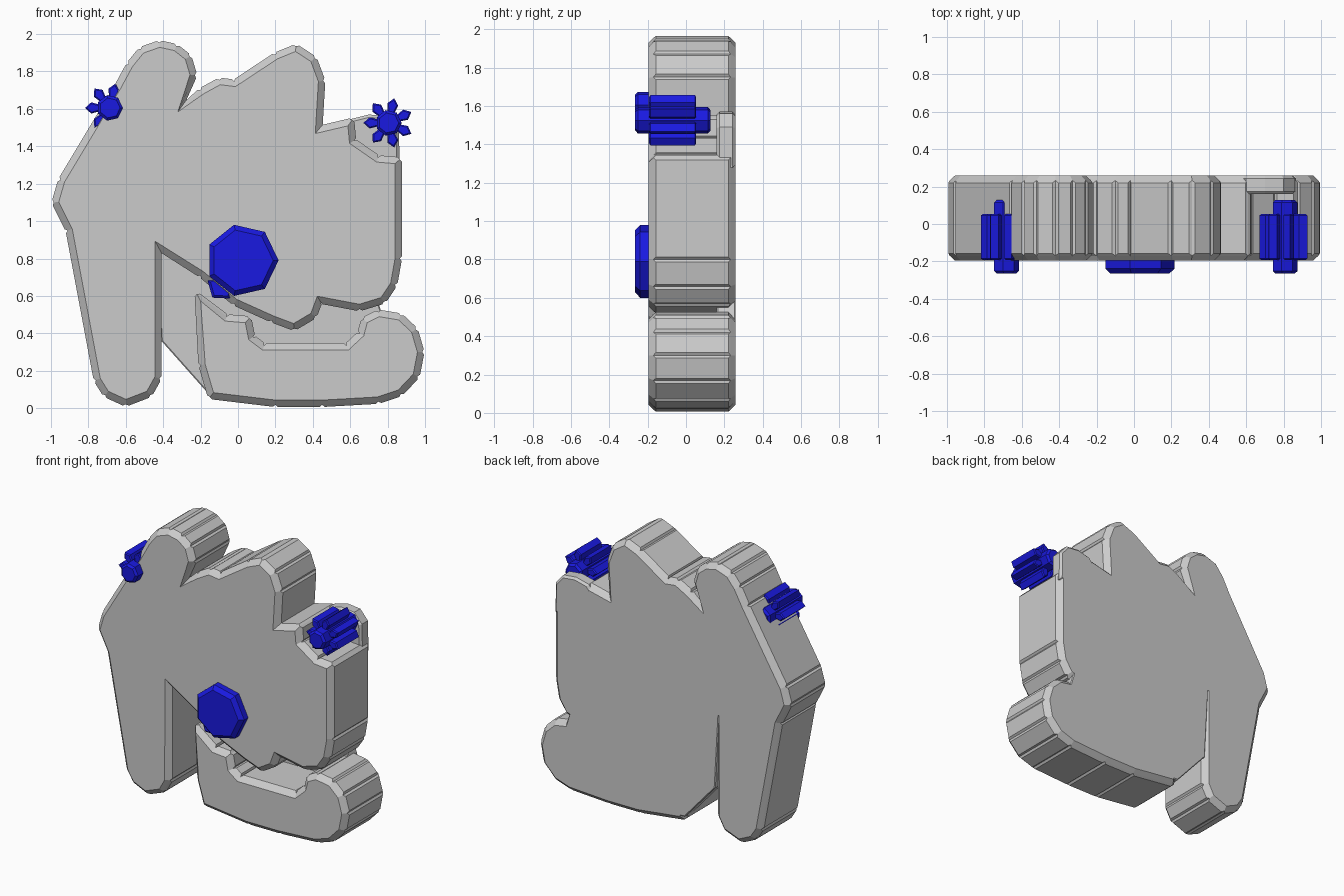
import bpy, bmesh, math
from mathutils import Vector

if "Cube" in bpy.data.objects:
    bpy.data.objects.remove(bpy.data.objects["Cube"])

blue = bpy.data.materials.new("deep_blue")
blue.diffuse_color = (0.01, 0.01, 0.75, 1)
blue.use_nodes = True
blue.node_tree.nodes["Principled BSDF"].inputs["Base Color"].default_value = blue.diffuse_color


def inset(pts, d):
    """Offset a closed anticlockwise outline inward with mitred corners."""
    out = []
    n = len(pts)
    for i in range(n):
        p, a, b = pts[i], pts[i - 1], pts[(i + 1) % n]
        e1, e2 = (p - a).normalized(), (b - p).normalized()
        n1, n2 = Vector((-e1.y, e1.x)), Vector((-e2.y, e2.x))
        m = n1 + n2
        m *= d / max(1 + n1.dot(n2), 0.5)
        out.append(p + m)
    return out


def add_prism(bm, outline, y0, y1, bevel, panel=0.0):
    """Chamfered slab along y; optional raised panels on the side walls."""
    pts = [Vector(p) for p in outline]
    area = sum(pts[i - 1].x * p.y - p.x * pts[i - 1].y for i, p in enumerate(pts))
    if area < 0:
        pts.reverse()
    small = inset(pts, bevel)
    loops = [(small, y0), (pts, y0 + bevel), (pts, y1 - bevel), (small, y1)]
    rings = [[bm.verts.new((p.x, y, p.y)) for p in loop] for loop, y in loops]
    faces = [bm.faces.new(rings[0]), bm.faces.new(rings[-1])]
    walls = []
    n = len(pts)
    for k in range(3):
        for i in range(n):
            j = (i + 1) % n
            f = bm.faces.new((rings[k][i], rings[k][j], rings[k + 1][j], rings[k + 1][i]))
            faces.append(f)
            if k == 1:
                walls.append(f)
    bmesh.ops.recalc_face_normals(bm, faces=faces)
    bm.normal_update()
    if panel:
        bmesh.ops.inset_individual(bm, faces=walls, thickness=0.018, depth=panel)


def finish(name, bm, mat=None):
    mesh = bpy.data.meshes.new(name)
    bm.to_mesh(mesh)
    bm.free()
    ob = bpy.data.objects.new(name, mesh)
    bpy.context.collection.objects.link(ob)
    if mat:
        mesh.materials.append(mat)
    return ob


def slab(name, outline, y0, y1, bevel, panel=0.0):
    bm = bmesh.new()
    add_prism(bm, outline, y0, y1, bevel, panel)
    return finish(name, bm)


def knob(name, cx, cz, core, inner, tip, half, bevel):
    """Seven-sided core with seven pointed teeth around it."""
    bm = bmesh.new()
    step = math.tau / 7
    ring = [(cx + core * math.cos(i * step), cz + core * math.sin(i * step)) for i in range(7)]
    add_prism(bm, ring, -0.265, 0.128, bevel)
    for i in range(7):
        a = (i + 0.5) * step
        u, v = Vector((math.cos(a), math.sin(a))), Vector((-math.sin(a), math.cos(a)))
        c = Vector((cx, cz))
        mid = inner + (tip - inner) * 0.6
        tooth = [c + u * r + v * w for r, w in
                 [(inner, -half * 0.55), (mid, -half), (tip, 0), (mid, half), (inner, half * 0.55)]]
        add_prism(bm, tooth, -0.192, 0.053, bevel * 0.5)
    return finish(name, bm, blue)


FRONT, FLOOR, BACK = -0.195, 0.16, 0.258

# Main body: front leg, two raised lobes, cut corner at the right
body = [(-0.76, 0.15), (-0.71, 0.07), (-0.6, 0.02), (-0.47, 0.07), (-0.42, 0.16), (-0.42, 0.85),
        (-0.2, 0.71), (-0.02, 0.56), (0.18, 0.47), (0.3, 0.425), (0.41, 0.49), (0.44, 0.57),
        (0.65, 0.53), (0.78, 0.57), (0.84, 0.66), (0.865, 0.8), (0.865, 1.33), (0.75, 1.34),
        (0.62, 1.43), (0.61, 1.54), (0.44, 1.5), (0.455, 1.75), (0.41, 1.87), (0.31, 1.935),
        (0.2, 1.89), (-0.02, 1.745), (-0.1, 1.755), (-0.2, 1.7), (-0.31, 1.6), (-0.23, 1.78),
        (-0.26, 1.88), (-0.33, 1.935), (-0.42, 1.955), (-0.52, 1.92), (-0.585, 1.84),
        (-0.65, 1.72), (-0.95, 1.22), (-0.985, 1.1), (-0.91, 0.95)]
slab("main_body", body, FRONT, BACK, 0.025, 0.012)

# Curled lower lobe
lobe = [(-0.22, 0.61), (-0.06, 0.49), (0.06, 0.48), (0.08, 0.38), (0.14, 0.335), (0.58, 0.335),
        (0.65, 0.4), (0.67, 0.475), (0.75, 0.515), (0.87, 0.495), (0.95, 0.42), (0.985, 0.3),
        (0.96, 0.17), (0.87, 0.075), (0.75, 0.035), (0.45, 0.018), (0.2, 0.018),
        (-0.15, 0.06), (-0.2, 0.23)]
slab("lower_lobe", lobe, FRONT, BACK, 0.025, 0.012)

# Back plates closing the slot and the corner pocket
slab("slot_floor", [(-0.44, 0.9), (-0.41, 0.36), (-0.17, 0.09), (0.1, 0.08), (0.65, 0.25),
                    (0.78, 0.47), (0.74, 0.6), (0.3, 0.75)], FLOOR, BACK, 0.006)
slab("corner_floor", [(0.5, 1.4), (0.6, 1.545), (0.7, 1.57), (0.8, 1.56), (0.86, 1.49),
                      (0.865, 1.28), (0.6, 1.25)], FLOOR, BACK, 0.015)

# Blue toothed knobs
knob("left_knob", -0.685, 1.605, 0.07, 0.05, 0.133, 0.03, 0.014)
knob("right_knob", 0.805, 1.525, 0.07, 0.05, 0.135, 0.03, 0.014)
knob("centre_knob", 0.022, 0.79, 0.195, 0.12, 0.255, 0.075, 0.026)
